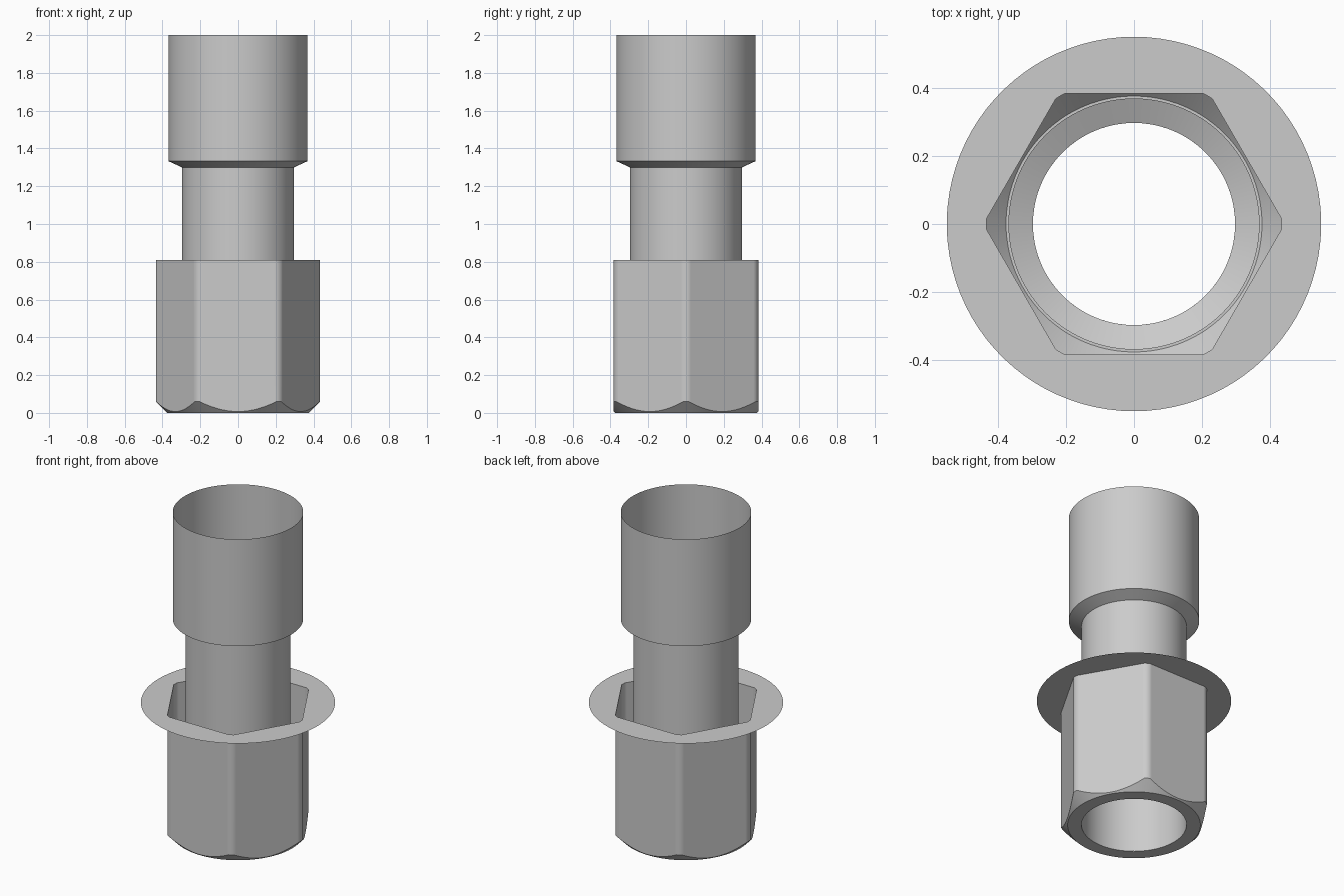
import bpy, bmesh
from math import sin, cos, tau, radians, acos, degrees

cube = bpy.data.objects.get("Cube")
if cube:
    bpy.data.objects.remove(cube)

# Main dimensions
BORE, BODY, FLANGE = 0.297, 0.369, 0.55
FLAT, CORNER = 0.383, 0.434        # hexagon half width and rounded corner radius
FACE, HEX_TOP = 0.376, 0.81

grey = bpy.data.materials.new("plain grey")
grey.use_nodes = True
grey.diffuse_color = (0.6, 0.6, 0.6, 1)
grey.node_tree.nodes["Principled BSDF"].inputs["Base Color"].default_value = (0.6, 0.6, 0.6, 1)


def skin(name, rings, flip=False):
    """Bridge a list of closed rings of points into one open shell."""
    bm = bmesh.new()
    loops = [[bm.verts.new(p) for p in ring] for ring in rings]
    n = len(loops[0])
    for low, high in zip(loops, loops[1:]):
        for i in range(n):
            j = (i + 1) % n
            bm.faces.new((low[i], low[j], high[j], high[i]))
    if flip:
        bmesh.ops.reverse_faces(bm, faces=bm.faces[:])
    mesh = bpy.data.meshes.new(name)
    bm.to_mesh(mesh)
    bm.free()
    mesh.materials.append(grey)
    obj = bpy.data.objects.new(name, mesh)
    bpy.context.collection.objects.link(obj)
    bpy.ops.object.select_all(action='DESELECT')
    obj.select_set(True)
    bpy.context.view_layer.objects.active = obj
    bpy.ops.object.shade_smooth_by_angle(angle=radians(35))


def circle(angles, r, z):
    return [(r * cos(a), r * sin(a), z) for a in angles]


# Angles measured from the middle of each flat, with exact stops at the corner arcs
edge = degrees(acos(FLAT / CORNER))
steps = [-edge, -edge + 1.5] + list(range(-24, 25, 4)) + [edge - 1.5, edge, 30]
angles, radii = [], []
for side in range(6):
    for s in steps:
        angles.append(radians(30 + 60 * side + s))
        radii.append(min(FLAT / cos(radians(s)), CORNER))


def hexagon(height):
    return [(r * cos(a), r * sin(a), height(r)) for a, r in zip(angles, radii)]


# Hexagonal sleeve with a conical chamfer at its foot
top_rim = hexagon(lambda r: HEX_TOP)
chamfer = hexagon(lambda r: (r - FACE) * 1.03)
skin("hex_sleeve", [circle(angles, BORE, 0), circle(angles, FACE, 0), chamfer, top_rim])

# Paper-thin collar around the open top of the sleeve
skin("collar", [top_rim, circle(angles, FLANGE, HEX_TOP)], flip=True)

# Open inner tube: neck, flare and wide mouth
turn = [tau * i / 96 for i in range(96)]
profile = [(BORE, 0), (BORE, 1.3), (BODY, 1.333), (BODY, 2)]
skin("stepped_tube", [circle(turn, r, z) for r, z in profile])
